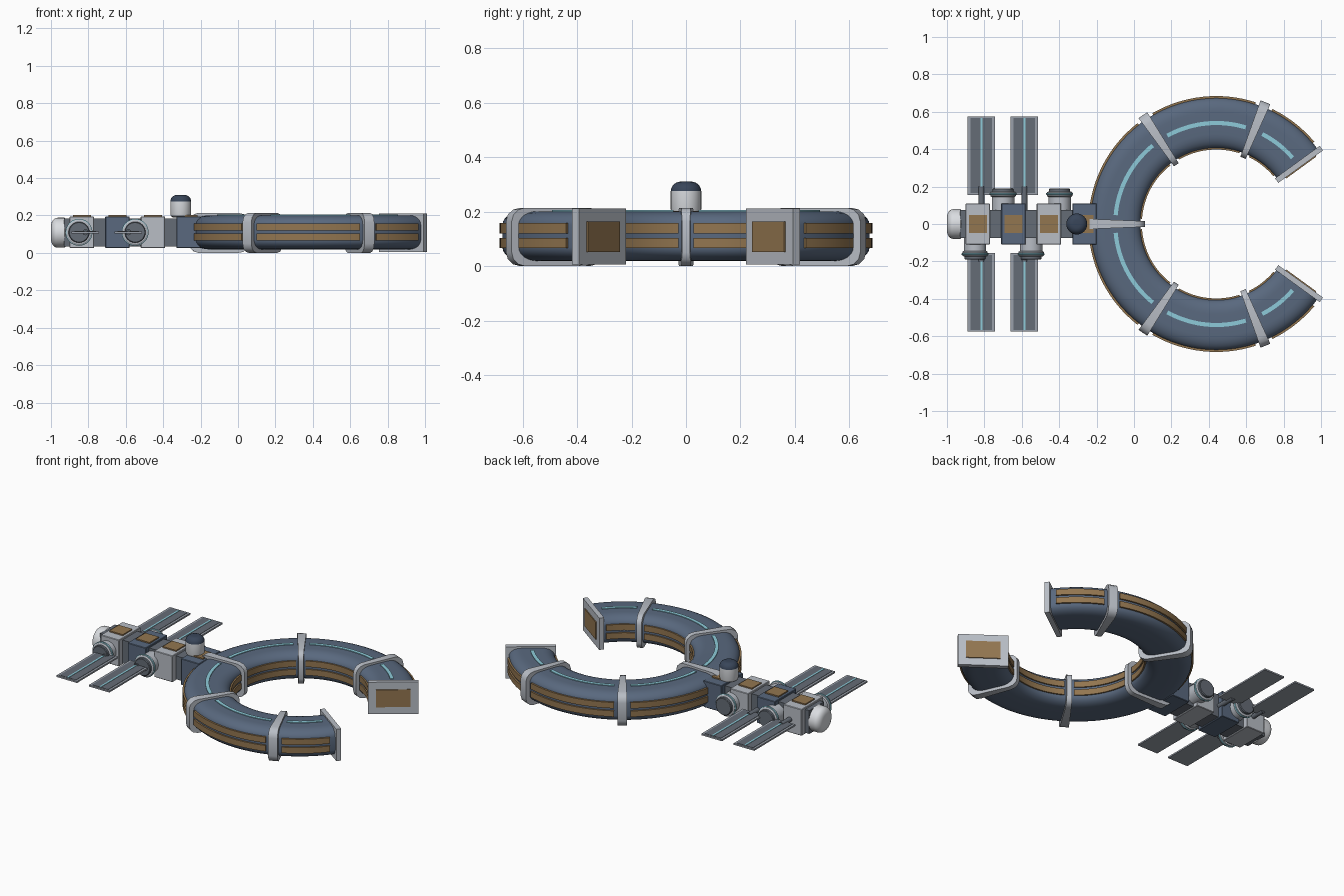
import bpy, bmesh, math
from math import radians, sin, cos, pi
from mathutils import Matrix, Vector

if "Cube" in bpy.data.objects:
    bpy.data.objects.remove(bpy.data.objects["Cube"])

CX, ZC = 0.44, 0.107            # ring centre x, mid height
R_MID = 0.54
RIBS = [68, 124, 180, 236, 292]
STOPS = [36] + RIBS + [324]


def mat(name, r, g, b):
    m = bpy.data.materials.new(name)
    m.diffuse_color = (r, g, b, 1)
    m.use_nodes = True
    m.node_tree.nodes["Principled BSDF"].inputs["Base Color"].default_value = m.diffuse_color
    return m


SLATE = mat("slate_blue", 0.10, 0.14, 0.21)
NAVY = mat("navy", 0.04, 0.06, 0.10)
BRONZE = mat("bronze", 0.29, 0.18, 0.08)
CYAN = mat("cyan", 0.27, 0.60, 0.70)
LIGHT = mat("light_grey", 0.48, 0.51, 0.56)
WHITE = mat("white", 0.70, 0.72, 0.75)
DARK = mat("dark_grey", 0.13, 0.15, 0.18)
FRAME = mat("frame_grey", 0.32, 0.35, 0.40)


def finish(name, bm, m, smooth=True):
    bmesh.ops.recalc_face_normals(bm, faces=bm.faces[:])
    me = bpy.data.meshes.new(name)
    bm.to_mesh(me)
    bm.free()
    ob = bpy.data.objects.new(name, me)
    bpy.context.collection.objects.link(ob)
    me.materials.append(m)
    if smooth:
        bpy.ops.object.select_all(action='DESELECT')
        ob.select_set(True)
        bpy.context.view_layer.objects.active = ob
        bpy.ops.object.shade_smooth_by_angle(angle=radians(32))
    return ob


def box(name, loc, size, m, rot=0, bevel=0):
    bm = bmesh.new()
    bmesh.ops.create_cube(bm, size=1)
    bmesh.ops.scale(bm, vec=size, verts=bm.verts)
    if bevel:
        bmesh.ops.bevel(bm, geom=bm.edges[:], offset=bevel, segments=1, affect='EDGES')
    bm.transform(Matrix.Translation(loc) @ Matrix.Rotation(rot, 4, 'Z'))
    return finish(name, bm, m, False)


def rect(w, h, rx=0, rz=0, n=6):
    """Rounded rectangle of half sizes w, h with elliptical corners."""
    if not rx:
        return [(w, h), (-w, h), (-w, -h), (w, -h)]
    pts = []
    for q, (sx, sz) in enumerate([(1, 1), (-1, 1), (-1, -1), (1, -1)]):
        for i in range(n + 1):
            a = (q + i / n) * pi / 2
            pts.append((sx * (w - rx) + rx * cos(a), sz * (h - rz) + rz * sin(a)))
    return pts


def sweep(name, prof, r, z, a0, a1, m, step=3):
    """Sweep a closed (radial, height) profile round the ring centre."""
    bm = bmesh.new()
    n = max(2, round((a1 - a0) / step))
    rows = []
    for i in range(n + 1):
        a = radians(a0 + (a1 - a0) * i / n)
        rows.append([bm.verts.new((CX + (r + u) * cos(a), (r + u) * sin(a), z + v)) for u, v in prof])
    k = len(prof)
    for p, q in zip(rows, rows[1:]):
        for j in range(k):
            bm.faces.new((p[j], p[(j + 1) % k], q[(j + 1) % k], q[j]))
    bm.faces.new(rows[0])
    bm.faces.new(rows[-1])
    return finish(name, bm, m)


def lathe(name, prof, loc, axis, m, n=32):
    """Revolve an open (radius, distance) profile along an axis, capping the ends."""
    bm = bmesh.new()
    rows = [[bm.verts.new((r * cos(2 * pi * i / n), r * sin(2 * pi * i / n), d)) for i in range(n)] for r, d in prof]
    for p, q in zip(rows, rows[1:]):
        for j in range(n):
            bm.faces.new((p[j], p[(j + 1) % n], q[(j + 1) % n], q[j]))
    bm.faces.new(rows[0])
    bm.faces.new(rows[-1])
    rot = Vector((0, 0, 1)).rotation_difference(Vector(axis)).to_matrix().to_4x4()
    bm.transform(Matrix.Translation(loc) @ rot)
    return finish(name, bm, m)


# open habitat ring and its ribs
sweep("ring_hull", rect(0.134, 0.091, 0.075, 0.05), R_MID, ZC + 0.003, 36, 324, SLATE)
for i, a in enumerate(RIBS):
    sweep(f"rib_{i}", rect(0.16, 0.107, 0.055, 0.05, 3), R_MID + 0.002, ZC, a - 2.3, a + 2.3, LIGHT)

# window bands inside and outside, and the light strip on top
for i, (a, b) in enumerate(zip(STOPS, STOPS[1:])):
    for j, z in enumerate((0.085, 0.139)):
        sweep(f"outer_window_{i}_{j}", rect(0.008, 0.019), 0.676, z, a + 4, b - 4, BRONZE)
        sweep(f"inner_window_{i}_{j}", rect(0.008, 0.019), 0.406, z, a + 4, b - 4, BRONZE)
    sweep(f"top_light_{i}", rect(0.011, 0.005), R_MID, 0.200, a + 5, b - 5, CYAN)

# end plates with bronze hatches
for s, side in ((1, "north"), (-1, "south")):
    t = radians(36 * s)
    rad, tan = Vector((cos(t), sin(t), 0)), Vector((sin(t), -cos(t), 0)) * s
    c = Vector((CX, 0, ZC + 0.001)) + rad * 0.545
    box(f"end_plate_{side}", c + tan * 0.002, (0.295, 0.03, 0.205), LIGHT, t)
    box(f"end_hatch_{side}", c + tan * 0.017, (0.20, 0.012, 0.112), BRONZE, t)

# module chain with connectors
box("connector_spine", (-0.57, 0, 0.108), (0.72, 0.15, 0.15), DARK)
for i in range(4):
    x = -0.835 + 0.19 * i
    box(f"module_{i}", (x, 0, 0.11), (0.13, 0.22, 0.17), (LIGHT, SLATE)[i % 2], bevel=0.003)
    box(f"module_hatch_{i}", (x, 0, 0.197), (0.096, 0.096, 0.012), BRONZE)

# rounded end cap
R = 0.08
arc = [(0.035 + 0.045 * cos(a * pi / 12), 0.045 + 0.035 * sin(a * pi / 12)) for a in range(7)]
lathe("end_cap", [(0.072, 0), (R, 0.008)] + arc, (-0.92, 0, 0.108), (-1, 0, 0), WHITE)

# observation turret
lathe("turret_base", [(0.042, 0), (0.052, 0.006), (0.056, 0.018), (0.056, 0.085)], (-0.306, 0, 0.19), (0, 0, 1), WHITE)
dome = [(0.02 + 0.036 * cos(a * pi / 12), 0.036 * sin(a * pi / 12)) for a in range(7)]
lathe("turret_dome", dome, (-0.306, 0, 0.274), (0, 0, 1), NAVY)

# docking ports, alternating sides
for i, x in enumerate((-0.85, -0.70, -0.55, -0.398)):
    s = 1 if i % 2 else -1
    at = lambda d: (x, s * d, 0.11)
    ax = (0, s, 0)
    lathe(f"port_neck_{i}", [(0.06, 0), (0.06, 0.09)], at(0.06), ax, LIGHT)
    lathe(f"port_flange_{i}", [(0.062, 0), (0.068, 0.004), (0.068, 0.024), (0.062, 0.028)], at(0.145), ax, LIGHT)
    lathe(f"port_glow_{i}", [(0.066, 0), (0.072, 0.003), (0.072, 0.009), (0.066, 0.012)], at(0.155), ax, CYAN)
    lathe(f"port_door_{i}", [(0.056, 0), (0.056, 0.02), (0.052, 0.024)], at(0.166), ax, DARK)

# solar wings
for i, x in enumerate((-0.816, -0.586)):
    for s, side in ((1, "north"), (-1, "south")):
        y = s * 0.366
        box(f"wing_frame_{side}_{i}", (x, y, 0.11), (0.146, 0.42, 0.010), FRAME)
        box(f"wing_cells_{side}_{i}", (x, y, 0.114), (0.116, 0.40, 0.006), DARK)
        box(f"wing_strip_{side}_{i}", (x, y, 0.117), (0.012, 0.40, 0.004), CYAN)
        lathe(f"wing_arm_{side}_{i}", [(0.016, 0), (0.016, 0.15)], (x, s * 0.05, 0.11), (0, s, 0), DARK, 12)
